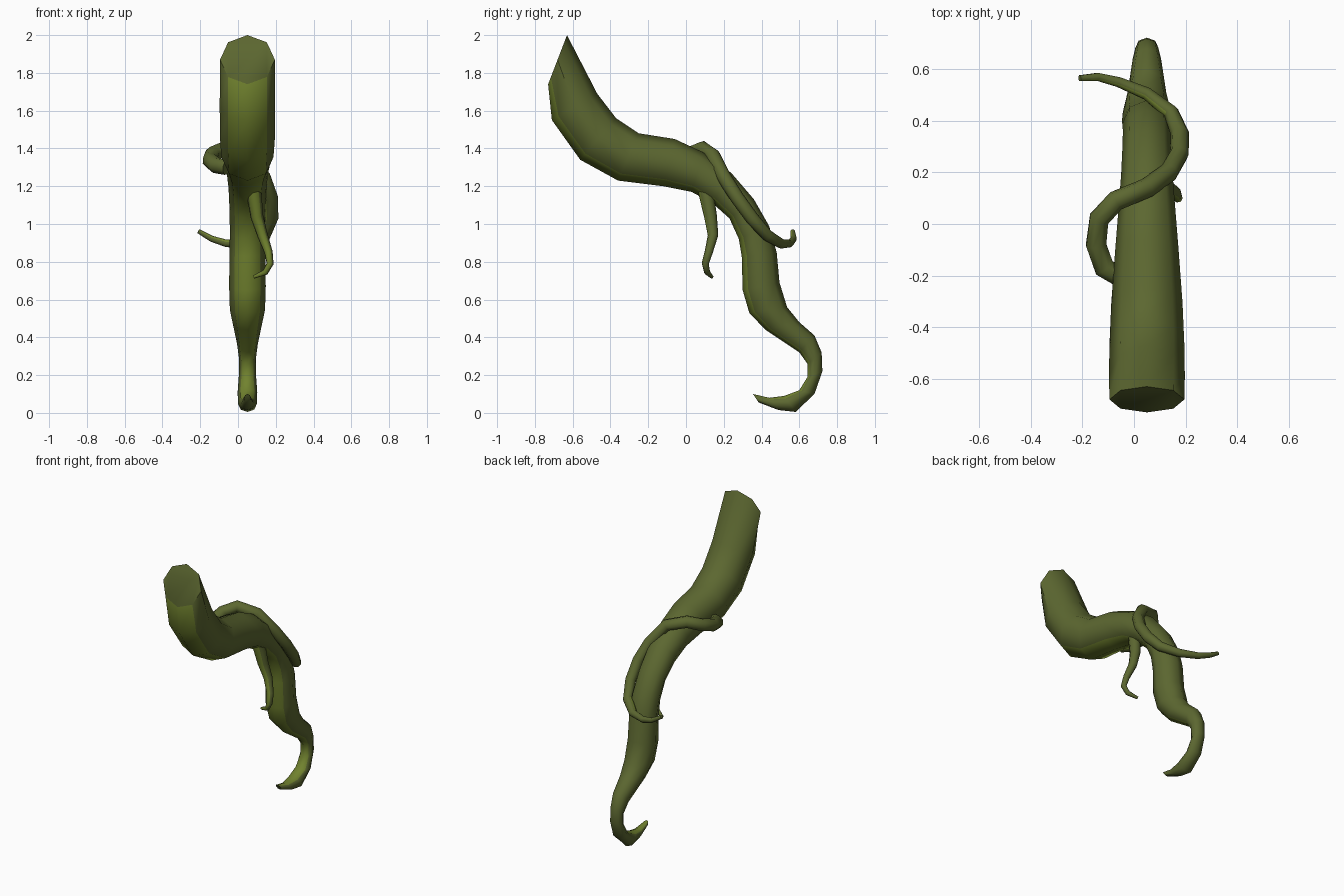
import bpy, bmesh, math
from mathutils import Vector

if "Cube" in bpy.data.objects:
    bpy.data.objects.remove(bpy.data.objects["Cube"])

SIDES = 8
CX = 0.05  # main stem lies in the plane x = CX


def material(name, rgb):
    m = bpy.data.materials.new(name)
    m.diffuse_color = (*rgb, 1)
    m.use_nodes = True
    m.node_tree.nodes["Principled BSDF"].inputs["Base Color"].default_value = m.diffuse_color
    return m


OLIVE = material("olive skin", (0.107, 0.136, 0.030))
LIME = material("lighter underside", (0.165, 0.225, 0.028))


def skin(name, rings, is_light):
    """Bridge rings of points into a capped tube; light faces chosen by rule."""
    bm = bmesh.new()
    loops = [[bm.verts.new(p) for p in r] for r in rings]
    for a, b in zip(loops, loops[1:]):
        for i in range(SIDES):
            j = (i + 1) % SIDES
            f = bm.faces.new((a[i], a[j], b[j], b[i]))
            f.index = i
            f.material_index = 0
    bm.faces.new(loops[0])
    bm.faces.new(loops[-1])
    bmesh.ops.recalc_face_normals(bm, faces=bm.faces)
    bm.normal_update()
    for k, f in enumerate(bm.faces):
        if len(f.verts) == 4 and is_light(k % SIDES, f):
            f.material_index = 1
    me = bpy.data.meshes.new(name)
    bm.to_mesh(me)
    bm.free()
    me.materials.append(OLIVE)
    me.materials.append(LIME)
    ob = bpy.data.objects.new(name, me)
    bpy.context.collection.objects.link(ob)
    bpy.context.view_layer.objects.active = ob
    ob.select_set(True)
    bpy.ops.object.shade_smooth_by_angle(angle=math.radians(55))
    ob.select_set(False)
    return ob


# Main stem: (upper y, z, lower y, z, half width) for each ring
stem = [
    (-.63, 2.0, -.73, 1.74, .145), (-.47, 1.69, -.71, 1.55, .147),
    (-.37, 1.56, -.56, 1.34, .145), (-.25, 1.48, -.36, 1.23, .138),
    (-.06, 1.45, -.12, 1.20, .122), (.09, 1.38, .03, 1.17, .11),
    (.24, 1.27, .14, 1.11, .10), (.36, 1.13, .23, 1.03, .095),
    (.44, .99, .28, .92, .093), (.48, .85, .295, .83, .095),
    (.495, .69, .30, .65, .097), (.535, .56, .335, .53, .093),
    (.60, .48, .42, .44, .075), (.68, .41, .60, .32, .055),
    (.718, .32, .643, .26, .045), (.722, .22, .643, .19, .045),
    (.68, .10, .60, .12, .052), (.58, .005, .52, .09, .05),
    (.49, .015, .44, .08, .035), (.385, .055, .355, .10, .018)]
rings = []
for uy, uz, ly, lz, w in stem:
    u, l = Vector((CX, uy, uz)), Vector((CX, ly, lz))
    c, h = (u + l) / 2, (u - l) / 2
    rings.append([c + h * math.cos(t) + Vector((w * math.sin(t), 0, 0))
                  for t in (2 * math.pi * i / SIDES for i in range(SIDES))])
skin("main_stem", rings, lambda side, f: side in (3, 4))


# Tendrils: round tapering tubes along (x, y, z, radius)
def tendril(name, path, is_light):
    pts = [Vector(p[:3]) for p in path]
    rings, up = [], Vector((0.3, 0.2, 1))
    for i, p in enumerate(pts):
        d = (pts[min(i + 1, len(pts) - 1)] - pts[max(i - 1, 0)]).normalized()
        up = (up - d * up.dot(d)).normalized()
        side = d.cross(up)
        r = path[i][3]
        rings.append([p + r * (up * math.cos(t) + side * math.sin(t))
                      for t in (2 * math.pi * k / SIDES for k in range(SIDES))])
    skin(name, rings, is_light)


def faces_stem(side, f):
    to = Vector((CX, .25, 1.1)) - f.calc_center_median()
    return f.normal.dot(to.normalized()) > 0.7


tendril("coiling_tendril", [
    (-.06, -.20, 1.30, .042), (-.115, -.17, 1.31, .043), (-.147, -.08, 1.335, .042),
    (-.135, .02, 1.37, .041), (-.07, .09, 1.40, .040), (.05, .14, 1.365, .039),
    (.135, .20, 1.25, .038), (.175, .27, 1.14, .037), (.178, .35, 1.03, .036),
    (.145, .43, .94, .031), (.05, .505, .895, .026), (-.06, .55, .897, .021),
    (-.14, .57, .922, .017), (-.21, .565, .962, .012)], faces_stem)

tendril("hanging_tendril", [
    (.07, .09, 1.24, .042), (.085, .107, 1.16, .040), (.10, .13, 1.04, .034),
    (.13, .143, .94, .028), (.162, .12, .85, .022), (.17, .102, .79, .019),
    (.145, .112, .745, .016), (.085, .137, .72, .009)],
    lambda side, f: f.normal.y < -0.7)
